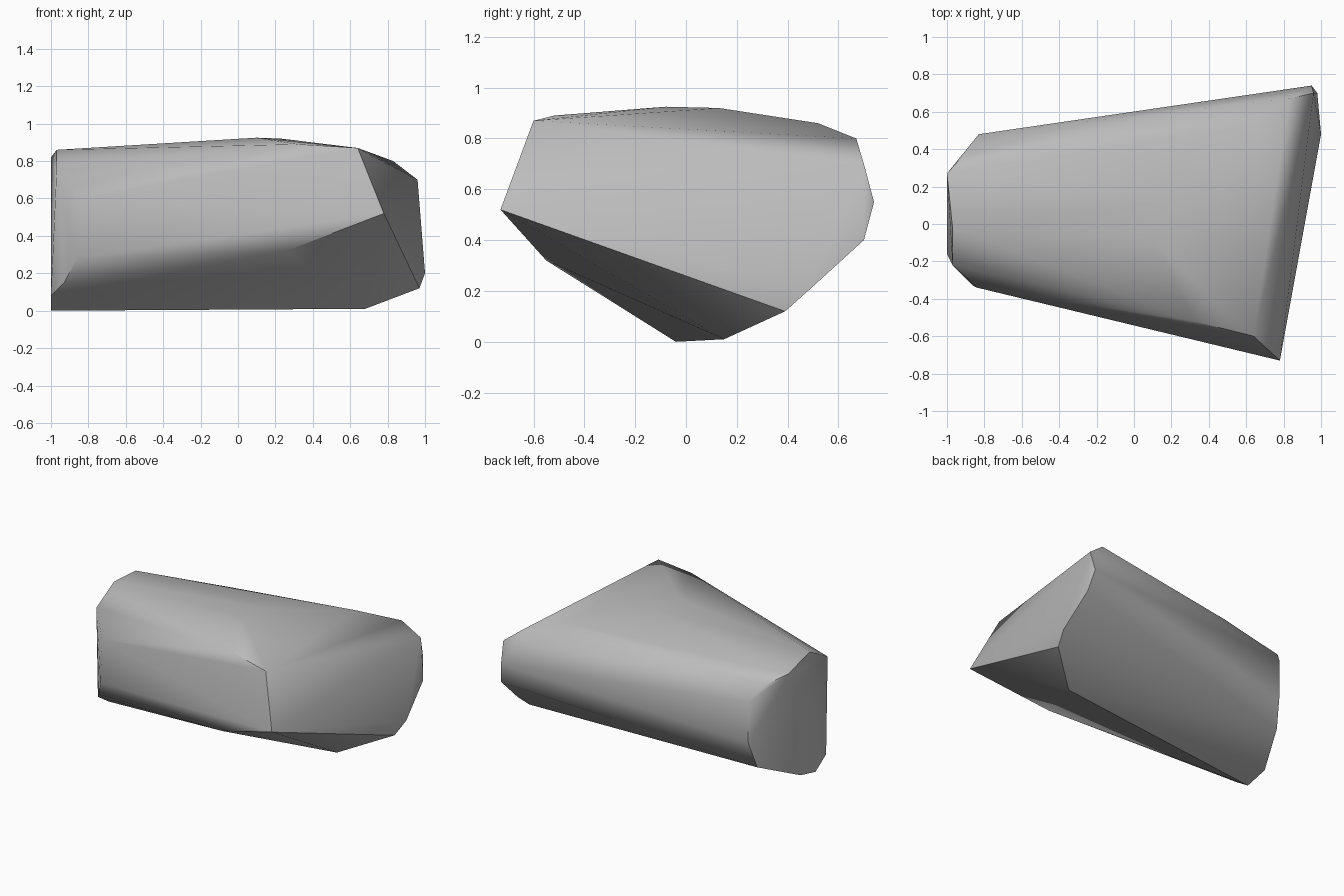
import bpy
import bmesh
import math

default_cube = bpy.data.objects.get("Cube")
if default_cube is not None:
    bpy.data.objects.remove(default_cube, do_unlink=True)


def make_material(name, color):
    material = bpy.data.materials.new(name)
    material.use_nodes = True
    material.diffuse_color = color
    shader = next(node for node in material.node_tree.nodes if node.type == "BSDF_PRINCIPLED")
    shader.inputs["Base Color"].default_value = color
    shader.inputs["Roughness"].default_value = 0.9
    return material


def make_boulder(name, corner_groups, material):
    """Wrap a tight faceted skin around all the corner groups."""
    bm = bmesh.new()
    for group in corner_groups:
        for corner in group:
            bm.verts.new(corner)
    hull = bmesh.ops.convex_hull(bm, input=bm.verts[:], use_existing_faces=False)
    spare = {item for key in ("geom_interior", "geom_unused") for item in hull[key]}
    spare_verts = [item for item in spare if isinstance(item, bmesh.types.BMVert)]
    bmesh.ops.delete(bm, geom=spare_verts, context="VERTS")
    bmesh.ops.recalc_face_normals(bm, faces=bm.faces[:])

    mesh = bpy.data.meshes.new(name)
    bm.to_mesh(mesh)
    bm.free()
    mesh.materials.append(material)
    boulder = bpy.data.objects.new(name, mesh)
    bpy.context.collection.objects.link(boulder)
    return boulder


# Broad slanted face at the left end
broad_end = [
    (.78, -.73, .52), (.64, -.6, .87), (.83, .67, .8), (.96, .7, .7),
    (.95, .74, .55), (.98, .7, .4), (1, .48, .2), (.97, .39, .12),
]
# Narrow cut face at the right end
narrow_end = [
    (-.97, -.22, .75), (-.97, -.02, .86), (-1, .27, .82), (-.9, .38, .76),
    (-.83, .48, .65), (-.83, .48, .36), (-.86, .42, .17), (-1, .13, .04),
    (-1, -.04, 0), (-1, -.16, .08),
]
# Chamfer where the front flank meets the narrow end
front_chamfer = [(-.84, -.34, .6), (-.86, -.33, .28), (-.93, -.25, .15)]
# Gently domed top and its long back edge
crown = [
    (.1, -.08, .925), (.23, .13, .92), (.57, .52, .86),
    (.32, -.52, .89), (-.37, .47, .79),
]
# Underside keel
keel = [(.26, -.55, .32), (.68, .15, .01)]

stone = make_material("stone grey", (.5, .5, .5, 1))
boulder = make_boulder("boulder", (broad_end, narrow_end, front_chamfer, crown, keel), stone)

# Soft shading that keeps the strong ridges
bpy.ops.object.select_all(action="DESELECT")
boulder.select_set(True)
bpy.context.view_layer.objects.active = boulder
bpy.ops.object.shade_smooth_by_angle(angle=math.radians(38))
